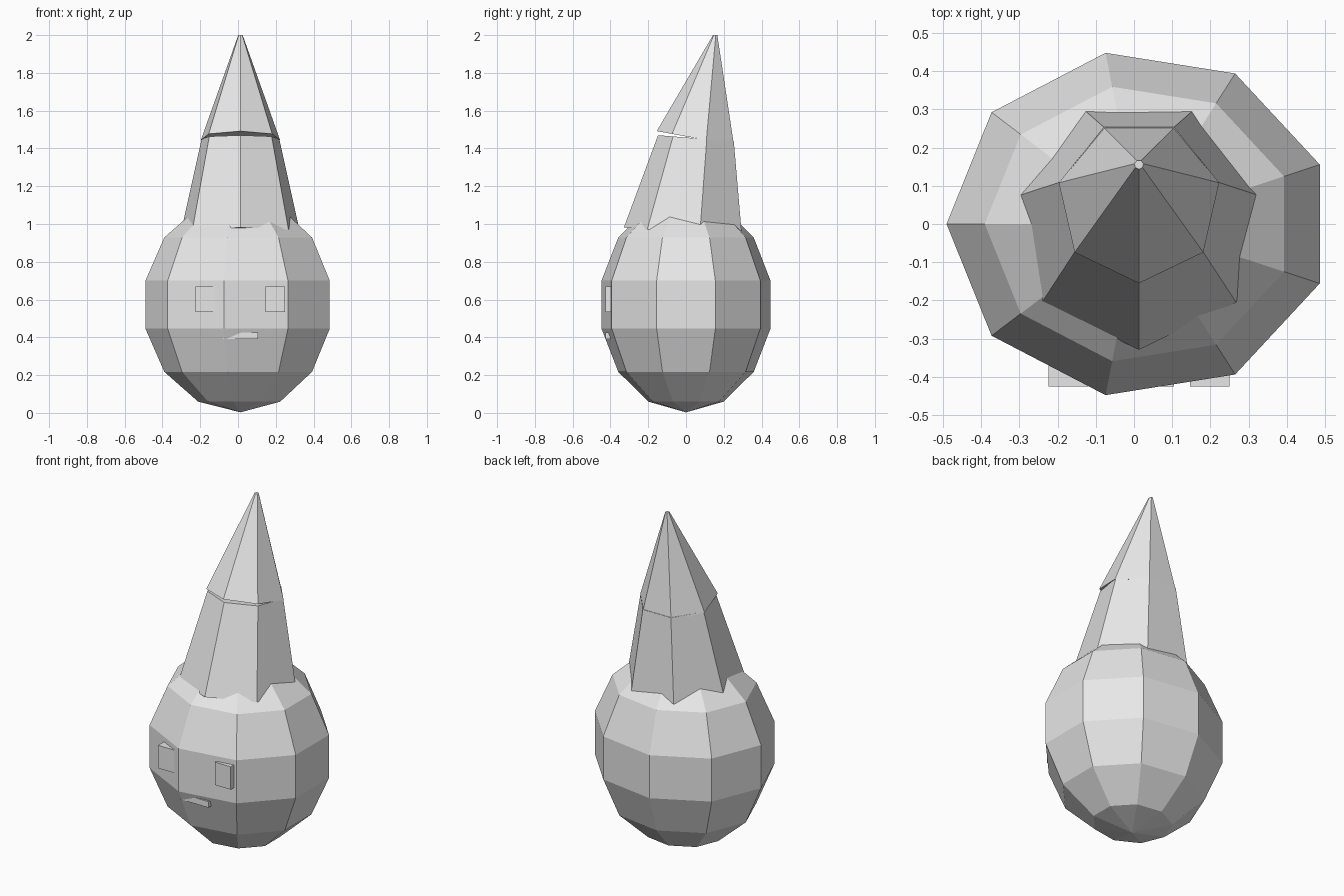
import bpy, bmesh
from math import sin, cos, pi, radians
from mathutils import Vector

cube = bpy.data.objects.get("Cube")
if cube:
    bpy.data.objects.remove(cube, do_unlink=True)

GREY = (0.8, 0.8, 0.8, 1.0)
grey = bpy.data.materials.new("light grey")
grey.use_nodes = True
grey.diffuse_color = GREY
grey.node_tree.nodes["Principled BSDF"].inputs["Base Color"].default_value = GREY

CX = 0.013  # shared centre line


def finish(name, bm):
    bmesh.ops.remove_doubles(bm, verts=bm.verts, dist=0.0005)
    bmesh.ops.recalc_face_normals(bm, faces=bm.faces)
    mesh = bpy.data.meshes.new(name)
    bm.to_mesh(mesh)
    bm.free()
    mesh.materials.append(grey)
    obj = bpy.data.objects.new(name, mesh)
    bpy.context.collection.objects.link(obj)
    return obj


def loft(name, sides, phase, rings):
    """Skin rings of (y centre, z, x radius, y radius, slope along y)."""
    bm = bmesh.new()
    loops = []
    for cy, z, rx, ry, slope in rings:
        loop = []
        for i in range(sides):
            a = phase + 2 * pi * i / sides
            dy = ry * sin(a)
            loop.append(bm.verts.new((CX + rx * cos(a), cy + dy, z + slope * dy)))
        loops.append(loop)
    for low, high in zip(loops, loops[1:]):
        for i in range(sides):
            j = (i + 1) % sides
            bm.faces.new((low[i], low[j], high[j], high[i]))
    for end, ring in ((loops[0], rings[0]), (loops[-1], rings[-1])):
        if ring[2] > 0.001:
            bm.faces.new(end)
    return finish(name, bm)


def box(name, x, y, z):
    bm = bmesh.new()
    bmesh.ops.create_cube(bm, size=1)
    for v in bm.verts:
        v.co = Vector([(lo + hi) / 2 + c * (hi - lo)
                       for c, (lo, hi) in zip(v.co, (x, y, z))])
    return finish(name, bm)


# Head: nine-sided faceted ball, slightly flattened front to back
bands = 7
head = []
for k in range(bands + 1):
    a = pi * k / bands
    head.append((0, 0.573 - 0.57 * cos(a), 0.516 * sin(a), 0.466 * sin(a), 0))
loft("head", 9, pi, head)

# Hat: two stacked seven-sided sections leaning backwards
front = radians(-90)
loft("hat_lower", 7, front, [(0, 0.955, 0.325, 0.329, -0.08),
                             (0.063, 1.453, 0.211, 0.211, -0.08)])
loft("hat_tip", 7, front, [(0.06, 1.453, 0.215, 0.215, -0.18),
                           (0.155, 2.0, 0.012, 0.012, 0)])

# Face: square eyes and a flat mouth sunk into the head
for name, side in (("left_eye", 1), ("right_eye", -1)):
    x = sorted((CX + side * 0.133, CX + side * 0.237))
    box(name, x, (-0.425, -0.35), (0.535, 0.67))
box("mouth", (-0.08, 0.105), (-0.425, -0.37), (0.39, 0.425))
